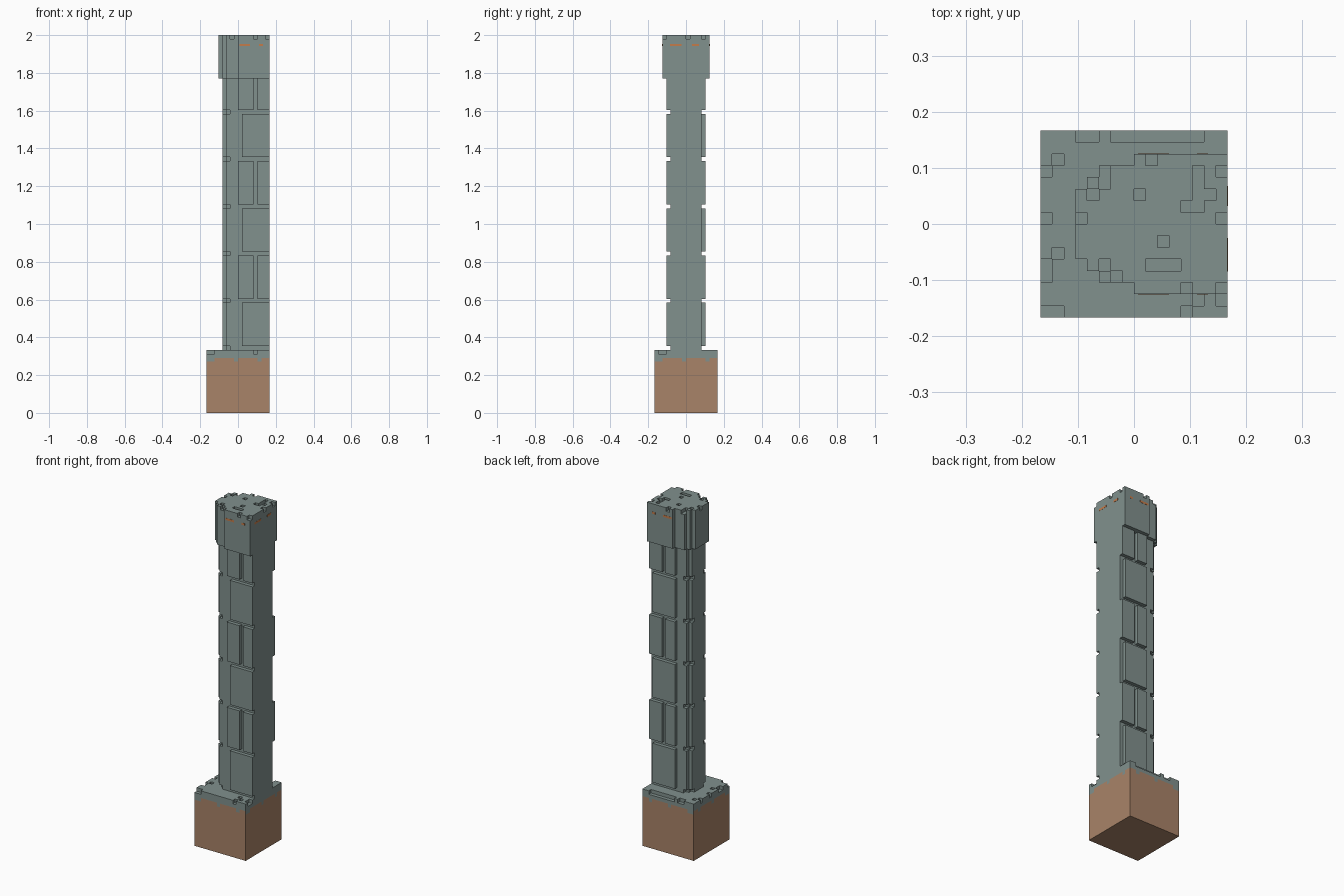
import bpy, bmesh, math
from mathutils import Vector

cube = bpy.data.objects.get("Cube")
if cube:
    bpy.data.objects.remove(cube, do_unlink=True)

U = 1 / 48                      # edge of one block
ORIGIN = Vector((-8, -8, 0))


def make_material(name, rgb):
    m = bpy.data.materials.new(name)
    m.use_nodes = True
    m.diffuse_color = (*rgb, 1)
    m.node_tree.nodes["Principled BSDF"].inputs["Base Color"].default_value = (*rgb, 1)
    return m


STONE = make_material("grey_green_stone", (0.22, 0.282, 0.27))
EARTH = make_material("brown_earth", (0.395, 0.228, 0.138))
RUST = make_material("orange_fleck", (0.55, 0.2, 0.07))


def box(x0, x1, y0, y1, z0, z1):
    """Set of blocks filling a range of grid cells."""
    return {(x, y, z) for x in range(x0, x1) for y in range(y0, y1) for z in range(z0, z1)}


def build(name, cells, materials, rule=lambda cell, d: 0):
    """Skin a set of blocks and merge the flat areas."""
    bm = bmesh.new()
    cache = {}

    def vert(p):
        if p not in cache:
            cache[p] = bm.verts.new((Vector(p) + ORIGIN) * U)
        return cache[p]

    for c in sorted(cells):
        for axis in range(3):
            for side in (0, 1):
                d = [0, 0, 0]
                d[axis] = 2 * side - 1
                if tuple(c[n] + d[n] for n in range(3)) in cells:
                    continue
                a, b = (axis + 1) % 3, (axis + 2) % 3
                corners = []
                for s, t in ((0, 0), (1, 0), (1, 1), (0, 1)):
                    p = list(c)
                    p[axis] += side
                    p[a] += s
                    p[b] += t
                    corners.append(vert(tuple(p)))
                if not side:
                    corners.reverse()
                f = bm.faces.new(corners)
                f.material_index = rule(c, d)
    bmesh.ops.dissolve_limit(bm, angle_limit=math.radians(1), verts=bm.verts[:],
                             edges=bm.edges[:], delimit={'MATERIAL'})
    mesh = bpy.data.meshes.new(name)
    bm.to_mesh(mesh)
    bm.free()
    for m in materials:
        mesh.materials.append(m)
    obj = bpy.data.objects.new(name, mesh)
    bpy.context.collection.objects.link(obj)
    return obj


# Ground block: earth below, chipped stone skin on top
ground = box(0, 16, 0, 16, 0, 16)
ground -= box(0, 2, 0, 1, 15, 16) | box(15, 16, 1, 3, 15, 16) | box(0, 1, 3, 5, 15, 16)
ground -= box(3, 5, 15, 16, 15, 16) | box(6, 14, 15, 16, 15, 16)
ground -= {(x, y, 15) for x, y in ((12, 0), (13, 1), (12, 2), (1, 5), (0, 8), (0, 12), (1, 13))}


def ground_rule(c, d):
    if d[2]:
        return 1 if d[2] < 0 else 0
    along = c[0] if d[1] else c[1]
    return 1 if c[2] < (13 if along in (0, 1, 7, 13) else 14) else 0


build("ground_block", ground, [STONE, EARTH], ground_rule)

# Pillar core with a stepped end and thin grooves round the corners
core = box(6, 16, 4, 12, 16, 85) | box(4, 5, 5, 11, 16, 85) | box(5, 6, 4, 12, 16, 85)
for z in range(16, 85, 12):
    for y in (4, 11):
        core.discard((5, y, z))
    for y in (5, 10):
        core.discard((4, y, z))
build("pillar_core", core, [STONE])

# Raised slabs: courses of one wide slab alternate with courses of two
front, back = set(), set()
for n in range(6):
    z0 = 17 + 12 * n
    z1 = min(z0 + 11, 85)
    front_spans = ((8, 12), (13, 16)) if n % 2 else ((9, 16),)
    back_spans = ((8, 11), (12, 16)) if n % 2 else ((8, 15),)
    for a, b in front_spans:
        front |= box(a, b, 3, 4, z0, z1)
    for a, b in back_spans:
        back |= box(a, b, 12, 13, z0, z1)
build("front_slabs", front, [STONE])
build("back_slabs", back, [STONE])

# Cap: wider stepped block with a chipped top
cap = set()
for x, inset in ((3, 5), (4, 4), (5, 3), (8, 2)):
    cap |= box(x, 16, inset, 16 - inset, 85, 96)
chips = ((3, 8), (4, 10), (5, 11), (8, 10), (10, 6), (11, 4), (9, 4), (10, 4), (5, 4),
         (6, 3), (12, 2), (15, 2), (13, 10), (13, 11), (13, 12), (12, 9), (13, 9),
         (14, 10), (15, 8), (15, 12), (5, 12), (9, 13))
cap -= {(x, y, 95) for x, y in chips}
build("pillar_cap", cap, [STONE])


# Thin orange flecks just under the rim
def fleck(name, center, size):
    bm = bmesh.new()
    bmesh.ops.create_cube(bm, size=1)
    for v in bm.verts:
        v.co = Vector(v.co[n] * size[n] + center[n] for n in range(3))
    mesh = bpy.data.meshes.new(name)
    bm.to_mesh(mesh)
    bm.free()
    mesh.materials.append(RUST)
    bpy.context.collection.objects.link(bpy.data.objects.new(name, mesh))


for x, w in ((0.035, 0.055), (0.122, 0.02)):
    for side, label in ((-1, "front"), (1, "back")):
        fleck(label + "_fleck", (x, side * 0.125, 1.948), (w, 0.002, 0.012))
for y, w in ((-0.055, 0.06), (0.05, 0.035)):
    fleck("side_fleck", (1 / 6, y, 1.948), (0.002, w, 0.012))
